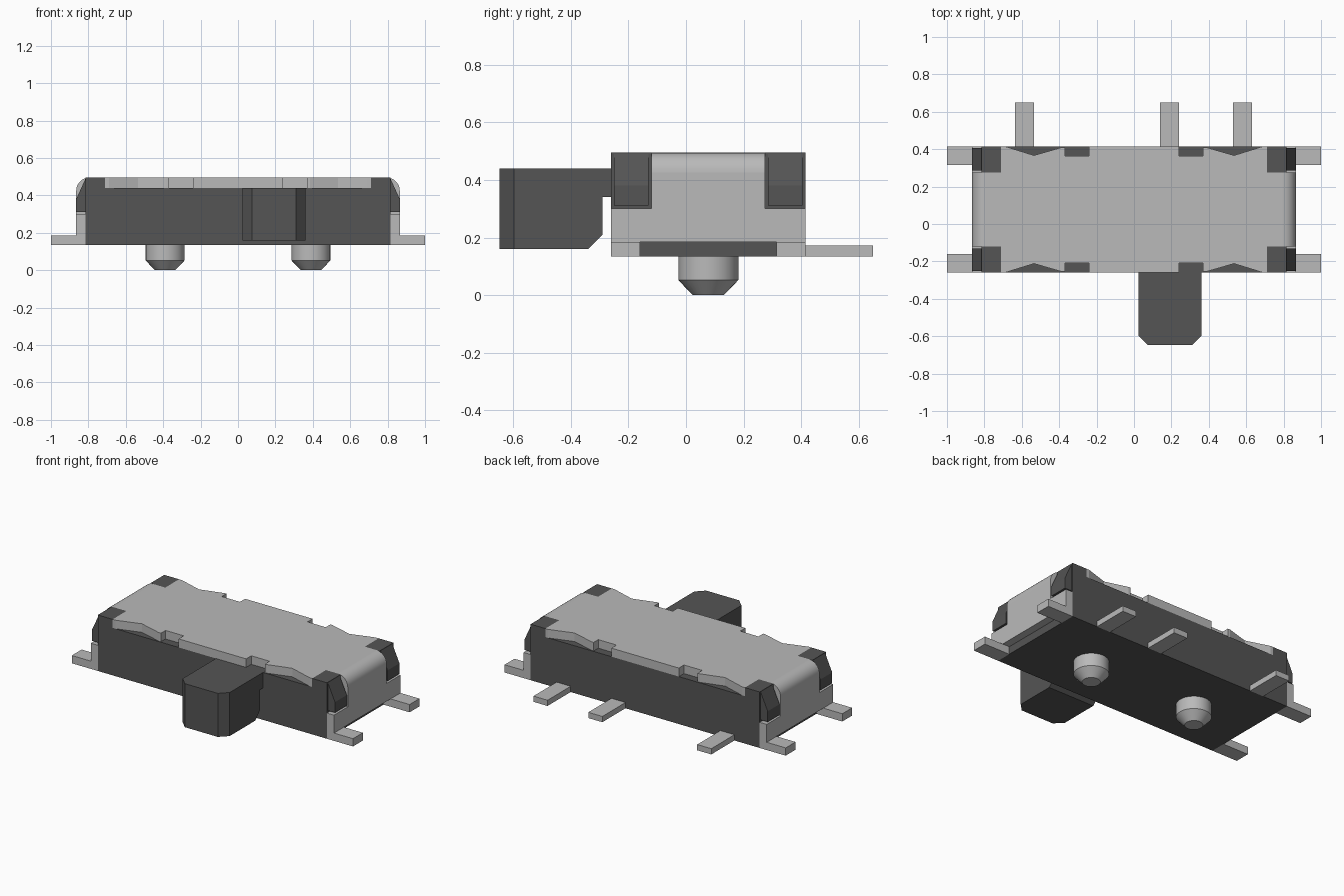
import bpy, bmesh, math
from mathutils import Vector

cube = bpy.data.objects.get("Cube")
if cube:
    bpy.data.objects.remove(cube)


def material(name, v):
    m = bpy.data.materials.new(name)
    m.use_nodes = True
    m.diffuse_color = (v, v, v, 1)
    m.node_tree.nodes["Principled BSDF"].inputs["Base Color"].default_value = (v, v, v, 1)
    return m


metal = material("light metal grey", 0.49)
plastic = material("dark plastic grey", 0.089)
YC = 0.0775            # centre line of the housing in y
Y0, Y1 = -0.26, 0.415  # front and back of the housing
BASE = 0.135           # underside of the housing


def finish(name, bm, mat, smooth=False):
    bmesh.ops.recalc_face_normals(bm, faces=bm.faces[:])
    me = bpy.data.meshes.new(name)
    bm.to_mesh(me)
    bm.free()
    me.materials.append(mat)
    ob = bpy.data.objects.new(name, me)
    bpy.context.collection.objects.link(ob)
    if smooth:
        bpy.ops.object.select_all(action='DESELECT')
        ob.select_set(True)
        bpy.context.view_layer.objects.active = ob
        bpy.ops.object.shade_smooth_by_angle(angle=math.radians(30))
    return ob


def prism_mesh(pts, axis, a, b):
    """Extrude a 2D outline along an axis from a to b."""
    place = {'x': lambda p: (a, p[0], p[1]),
             'y': lambda p: (p[0], a, p[1]),
             'z': lambda p: (p[0], p[1], a)}[axis]
    bm = bmesh.new()
    face = bm.faces.new([bm.verts.new(place(p)) for p in pts])
    new = bmesh.ops.extrude_face_region(bm, geom=[face])['geom']
    shift = Vector([(b - a) * (axis == c) for c in 'xyz'])
    bmesh.ops.translate(bm, vec=shift, verts=[v for v in new if isinstance(v, bmesh.types.BMVert)])
    return bm


def prism(name, pts, axis, a, b, mat, smooth=False):
    return finish(name, prism_mesh(pts, axis, a, b), mat, smooth)


def box(name, x0, x1, y0, y1, z0, z1, mat):
    return prism(name, [(x0, y0), (x1, y0), (x1, y1), (x0, y1)], 'z', z0, z1, mat)


# Housing
box("housing", -0.815, 0.815, Y0, Y1, BASE, 0.44, plastic)

# Corner posts with sloped catches on the ends
for sx, side in ((-1, "right"), (1, "left")):
    for sy, end in ((-1, "front"), (1, "back")):
        ya, yb = sorted((YC + sy * 0.1975, YC + sy * 0.3375))
        xa, xb = sorted((sx * 0.71, sx * 0.815))
        box(f"corner_post_{end}_{side}", xa, xb, ya, yb, 0.44, 0.495, plastic)
        catch = [(0.80, 0.49), (0.815, 0.49), (0.865, 0.38), (0.865, 0.312), (0.80, 0.312)]
        prism(f"corner_catch_{end}_{side}", [(sx * x, z) for x, z in catch],
              'y', ya + 0.01, yb - 0.01, plastic)

# Cover plate: one quarter of the notched outline, mirrored around
H = 0.3375
quarter = [(0.795, 0.1975), (0.71, 0.1975), (0.71, H), (0.69, H), (0.535, H - 0.048),
           (0.385, H - 0.005), (0.37, H - 0.005), (0.37, H - 0.052), (0.24, H - 0.052), (0.24, H)]
outline = []
for sx, sy, step in ((1, 1, 1), (-1, 1, -1), (-1, -1, 1), (1, -1, -1)):
    outline += [(sx * x, YC + sy * y) for x, y in quarter[::step]]
prism("cover_top", outline, 'z', 0.44, 0.495, metal)

# Cover ends: rounded bend, end flange and feet on both sides
R, CX, CZ = 0.07, 0.795, 0.425
arc = [math.radians(90 - 11.25 * i) for i in range(9)]
bend = [(CX + R * math.cos(t), CZ + R * math.sin(t)) for t in arc]
bend += [(CX + 0.02 * math.cos(t), CZ + 0.02 * math.sin(t)) for t in reversed(arc)]
flange = [(Y0, BASE), (-0.16, BASE), (-0.16, 0.185), (0.315, 0.185), (0.315, BASE), (Y1, BASE),
          (Y1, 0.30), (0.275, 0.30), (0.275, CZ), (-0.12, CZ), (-0.12, 0.30), (Y0, 0.30)]
for sx, side in ((-1, "right"), (1, "left")):
    prism(f"cover_bend_{side}", [(sx * x, z) for x, z in bend], 'y', -0.12, 0.275, metal, True)
    prism(f"cover_flange_{side}", flange, 'x', sx * 0.815, sx * 0.865, metal)
    xa, xb = sorted((sx * 0.865, sx * 1.0))
    box(f"foot_front_{side}", xa, xb, Y0, -0.16, BASE, 0.185, metal)
    box(f"foot_back_{side}", xa, xb, 0.315, Y1, BASE, 0.185, metal)

# Contact pins at the back
for i, x in enumerate((-0.585, 0.19, 0.58)):
    box(f"contact_pin_{i + 1}", x - 0.05, x + 0.05, Y1, 0.65, BASE, 0.172, metal)

# Slider knob with chamfered front corners
knob = [(-0.25, 0.44), (-0.648, 0.44), (-0.648, 0.16), (-0.34, 0.16),
        (-0.29, 0.21), (-0.29, 0.34), (-0.25, 0.34)]
bm = prism_mesh(knob, 'x', 0.025, 0.36)
corners = [e for e in bm.edges if all(v.co.y < -0.64 for v in e.verts)
           and abs(e.verts[0].co.z - e.verts[1].co.z) > 0.1]
bmesh.ops.bevel(bm, geom=corners, offset=0.05, segments=1, affect='EDGES')
finish("slider_knob", bm, plastic)

# Locating pegs underneath
for x, side in ((-0.39, "right"), (0.39, "left")):
    bm = bmesh.new()
    rings = [[bm.verts.new((x + r * math.cos(k * math.tau / 32),
                            YC + r * math.sin(k * math.tau / 32), z)) for k in range(32)]
             for r, z in ((0.104, BASE), (0.104, 0.052), (0.054, 0.0))]
    for lo, hi in zip(rings, rings[1:]):
        for k in range(32):
            bm.faces.new((lo[k], lo[k - 1], hi[k - 1], hi[k]))
    bm.faces.new(rings[0])
    bm.faces.new(rings[-1])
    finish(f"locating_peg_{side}", bm, metal, True)
